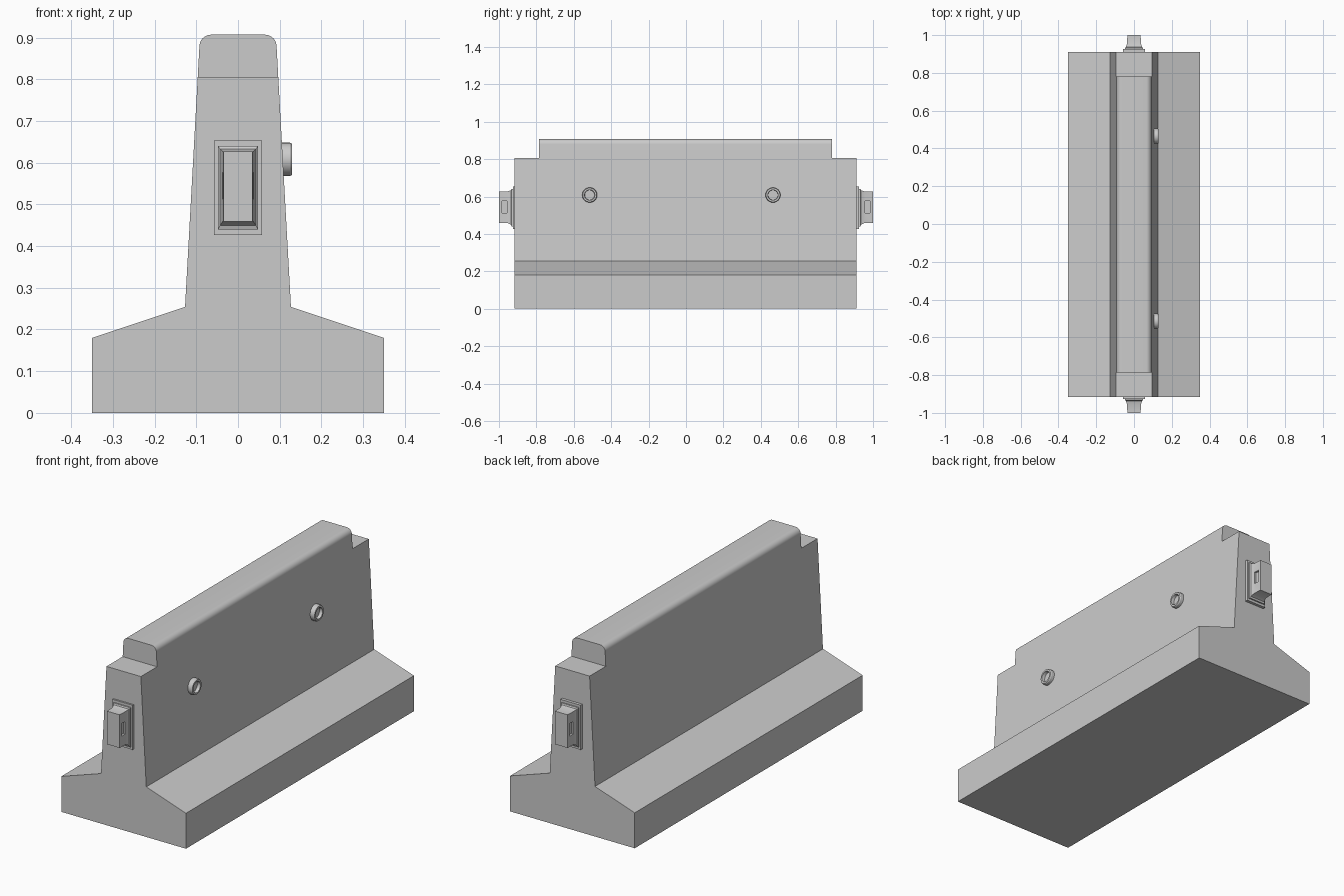
import bpy, bmesh
from math import sin, cos, pi

if "Cube" in bpy.data.objects:
    bpy.data.objects.remove(bpy.data.objects["Cube"])

def loft(name, rings, smooth=True):
    """Closed solid skinned through rings of equal point count, capped at both ends."""
    bm = bmesh.new()
    loops = [[bm.verts.new(p) for p in ring] for ring in rings]
    n = len(loops[0])
    for a, b in zip(loops, loops[1:]):
        for i in range(n):
            j = (i + 1) % n
            bm.faces.new((a[i], a[j], b[j], b[i]))
    bm.faces.new(loops[0])
    bm.faces.new(loops[-1])
    bmesh.ops.recalc_face_normals(bm, faces=bm.faces)
    mesh = bpy.data.meshes.new(name)
    bm.to_mesh(mesh)
    bm.free()
    ob = bpy.data.objects.new(name, mesh)
    bpy.context.collection.objects.link(ob)
    if smooth:
        shade(ob)
    return ob

def shade(ob):
    bpy.ops.object.select_all(action='DESELECT')
    ob.select_set(True)
    bpy.context.view_layer.objects.active = ob
    bpy.ops.object.shade_smooth_by_angle(angle=0.5)

def box(name, x0, x1, y0, y1, z0, z1):
    ring = lambda y: [(x0, y, z0), (x1, y, z0), (x1, y, z1), (x0, y, z1)]
    return loft(name, [ring(y0), ring(y1)], False)

def cut(target, cutters):
    """Subtract boxes from target, then delete them."""
    bpy.context.view_layer.objects.active = target
    for c in cutters:
        c.hide_render = True
        m = target.modifiers.new("cut", 'BOOLEAN')
        m.operation, m.solver, m.object = 'DIFFERENCE', 'EXACT', c
        bpy.ops.object.modifier_apply(modifier=m.name)
        bpy.data.objects.remove(c, do_unlink=True)
    shade(target)

# Concrete body: half profile with rounded top corner, mirrored and extruded
R = 0.028
half = [(0.35, 0), (0.35, 0.18), (0.127, 0.254)]
half += [(0.0925 - R + R * cos(a * pi / 16), 0.907 - R + R * sin(a * pi / 16)) for a in range(9)]
profile = half + [(-x, z) for x, z in reversed(half)]
Y0, Y1 = -0.917, 0.911
body = loft("barrier_body", [[(x, y, z) for x, z in profile] for y in (Y0, Y1)], False)

# Lowered shoulders at both ends of the top ridge
cut(body, [box("shoulder_cutter", -0.3, 0.3, -1.2, -0.787, 0.806, 1.1),
           box("shoulder_cutter", -0.3, 0.3, 0.781, 1.2, 0.806, 1.1)])

# End connectors: stepped mounting plate and tab with side slots
#        y out, half x, z low, z high
steps = [(0.900, 0.057, 0.427, 0.653), (0.926, 0.057, 0.427, 0.653),
         (0.926, 0.048, 0.440, 0.640), (0.933, 0.048, 0.440, 0.640),
         (0.936, 0.043, 0.449, 0.633), (0.955, 0.037, 0.459, 0.627),
         (1.000, 0.035, 0.459, 0.627)]
for s, label in ((-1, "front"), (1, "back")):
    rings = [[(-w, s * y, a), (w, s * y, a), (w, s * y, b), (-w, s * y, b)]
             for y, w, a, b in steps]
    tab = loft(label + "_connector", rings, False)
    ya, yb = sorted((s * 0.957, s * 0.985))
    cut(tab, [box("slot_cutter", *sorted((k * 0.026, k * 0.06)), ya, yb, 0.513, 0.577)
              for k in (-1, 1)])

# Hollow round sockets on the right face: (x, radius) turned around the x axis
turned = [(0.095, 0.040), (0.125, 0.040), (0.130, 0.037), (0.130, 0.028), (0.114, 0.026)]
for i, yc in enumerate((-0.515, 0.465)):
    rings = [[(x, yc + r * cos(t * pi / 16), 0.608 + r * sin(t * pi / 16)) for t in range(32)]
             for x, r in turned]
    loft("side_socket_%d" % (i + 1), rings)
